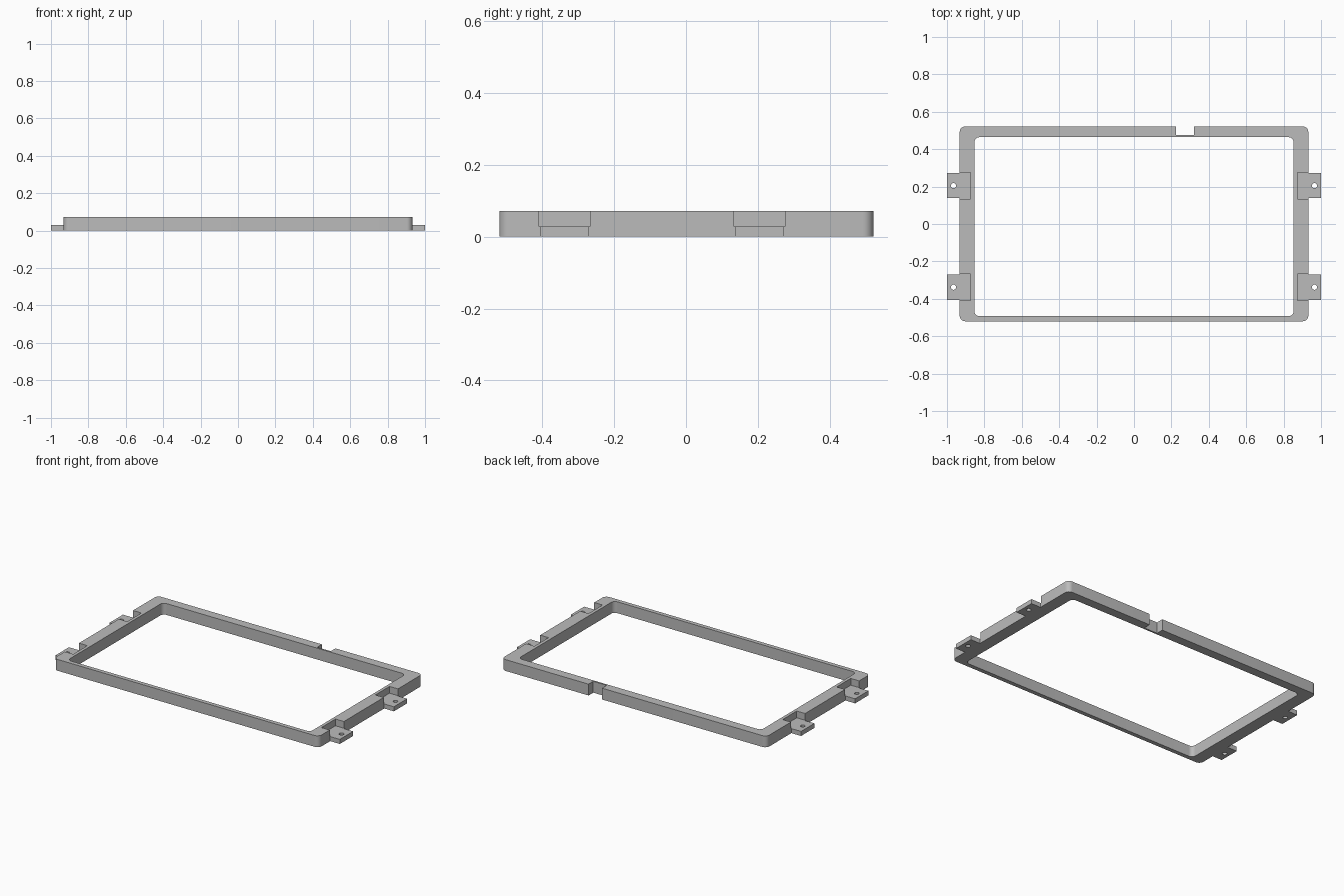
import bpy, bmesh, math

old = bpy.data.objects.get("Cube")
if old:
    bpy.data.objects.remove(old)

grey = bpy.data.materials.new("plain_grey")
grey.use_nodes = True
grey.diffuse_color = (0.5, 0.5, 0.5, 1)
grey.node_tree.nodes["Principled BSDF"].inputs["Base Color"].default_value = (0.5, 0.5, 0.5, 1)


def prism(name, outline, z0, z1):
    """Extrude a flat outline from z0 up to z1."""
    bm = bmesh.new()
    face = bm.faces.new([bm.verts.new((x, y, z0)) for x, y in outline])
    top = bmesh.ops.extrude_face_region(bm, geom=[face])["geom"]
    for v in top:
        if isinstance(v, bmesh.types.BMVert):
            v.co.z = z1
    bmesh.ops.recalc_face_normals(bm, faces=bm.faces)
    mesh = bpy.data.meshes.new(name)
    bm.to_mesh(mesh)
    bm.free()
    mesh.materials.append(grey)
    obj = bpy.data.objects.new(name, mesh)
    bpy.context.collection.objects.link(obj)
    return obj


def rounded(x0, x1, y0, y1, r, steps=8):
    """Rectangle outline with rounded corners."""
    centres = [(x1 - r, y1 - r), (x0 + r, y1 - r), (x0 + r, y0 + r), (x1 - r, y0 + r)]
    return [(cx + r * math.cos(a), cy + r * math.sin(a))
            for q, (cx, cy) in enumerate(centres)
            for a in [math.pi / 2 * (q + i / steps) for i in range(steps + 1)]]


def rect(x0, x1, y0, y1):
    return [(x0, y0), (x1, y0), (x1, y1), (x0, y1)]


def combine(target, tool, operation):
    """Apply a boolean and discard the tool."""
    mod = target.modifiers.new(operation, 'BOOLEAN')
    mod.operation, mod.object, mod.solver = operation, tool, 'EXACT'
    bpy.context.view_layer.objects.active = target
    bpy.ops.object.modifier_apply(modifier=mod.name)
    bpy.data.objects.remove(tool)


# Rounded border with its opening and the slot in the back bar
HEIGHT, TAB = 0.072, 0.029
frame = prism("bezel_frame", rounded(-0.932, 0.932, -0.52, 0.522, 0.03), 0, HEIGHT)
combine(frame, prism("opening", rounded(-0.853, 0.853, -0.493, 0.464, 0.026), -0.1, 0.2), 'DIFFERENCE')
combine(frame, prism("back_slot", rect(0.225, 0.32, 0.475, 0.6), -0.1, 0.2), 'DIFFERENCE')

# Side recesses, each with a drilled mounting tab
for side in (-1, 1):
    for y in (0.205, -0.338):
        combine(frame, prism("recess", rect(*sorted((side * 0.873, side * 1.1)), y - 0.071, y + 0.071),
                             TAB, 0.2), 'DIFFERENCE')
        combine(frame, prism("tab", rect(*sorted((side * 0.9, side)), y - 0.067, y + 0.067),
                             0, TAB), 'UNION')
        hx, r = side * 0.965, 0.014
        combine(frame, prism("hole", rounded(hx - r, hx + r, y - r, y + r, r * 0.999, 6),
                             -0.1, 0.2), 'DIFFERENCE')

# Crisp edges with smooth rounded corners
bpy.ops.object.select_all(action='DESELECT')
frame.select_set(True)
bpy.context.view_layer.objects.active = frame
bpy.ops.object.shade_smooth_by_angle(angle=math.radians(30))
